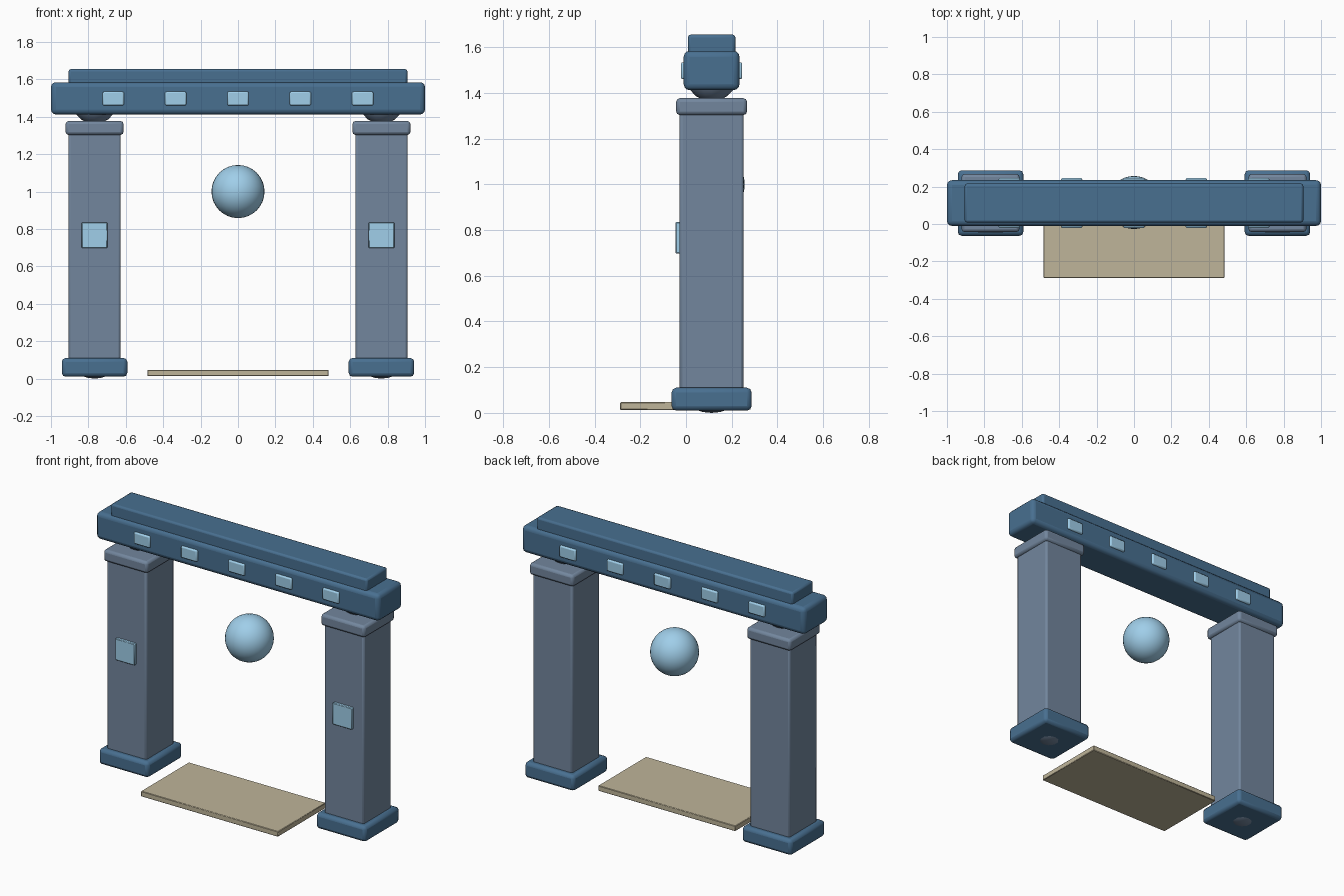
import bpy, math

if "Cube" in bpy.data.objects:
    bpy.data.objects.remove(bpy.data.objects["Cube"])

YC = 0.112   # depth centre of the gate


def mat(name, rgb):
    m = bpy.data.materials.new(name)
    m.diffuse_color = (*rgb, 1)
    m.use_nodes = True
    m.node_tree.nodes["Principled BSDF"].inputs["Base Color"].default_value = m.diffuse_color
    return m


STONE = mat("slate_stone", (0.17, 0.24, 0.34))
BLUE = mat("deep_blue", (0.065, 0.16, 0.28))
GLOW = mat("pale_blue", (0.35, 0.62, 0.82))
SAND = mat("sand", (0.52, 0.46, 0.32))


def finish(ob, name, material):
    ob.name = name
    ob.data.materials.append(material)
    bpy.ops.object.shade_smooth_by_angle(angle=math.radians(35))
    return ob


def box(name, x, y, z, material, bevel=0.0, segments=2):
    """Box from (min, max) ranges, with optionally rounded edges."""
    lo, hi = zip(x, y, z)
    bpy.ops.mesh.primitive_cube_add(
        size=1, location=[(a + b) / 2 for a, b in zip(lo, hi)])
    ob = bpy.context.object
    ob.scale = [b - a for a, b in zip(lo, hi)]
    bpy.ops.object.transform_apply(location=False, rotation=False, scale=True)
    if bevel:
        m = ob.modifiers.new("bevel", 'BEVEL')
        m.width, m.segments = bevel, segments
    return finish(ob, name, material)


def around(c, half):
    return (c - half, c + half)


def ball(name, loc, radii, material, seg=32, rings=16):
    bpy.ops.mesh.primitive_uv_sphere_add(
        segments=seg, ring_count=rings, radius=1, location=loc)
    ob = bpy.context.object
    ob.scale = radii
    bpy.ops.object.transform_apply(location=False, rotation=False, scale=True)
    return finish(ob, name, material)


# Two pillars with base, cap, joint and front panel
for side, s in (("left", -1), ("right", 1)):
    x = 0.767 * s
    box(side + "_base", around(x, 0.175), around(YC, 0.175), (0.01, 0.11), BLUE, 0.02)
    box(side + "_pillar", around(x, 0.14), around(YC, 0.14), (0.06, 1.33), STONE, 0.012)
    box(side + "_cap", around(x, 0.155), around(YC, 0.155), (1.303, 1.377), STONE, 0.016)
    ball(side + "_joint", (x, YC, 1.49), (0.125, 0.118, 0.128), STONE, 16, 10)
    ball(side + "_foot", (x, YC, 0.05), (0.1, 0.1, 0.05), STONE, 10, 8)
    box(side + "_panel", around(x, 0.069), (-0.046, 0.0), (0.697, 0.835), GLOW, 0.004, 1)

# Lintel and its top slab
box("lintel", (-1, 1), around(YC, 0.122), (1.412, 1.584), BLUE, 0.026, 3)
box("top_slab", (-0.905, 0.905), around(YC, 0.104), (1.57, 1.655), BLUE, 0.012)

# Inset gems along the front and back of the lintel
for face, s in (("front", -1), ("back", 1)):
    for i in range(5):
        box(f"{face}_gem_{i + 1}", around((i - 2) / 3, 0.057),
            around(YC + s * 0.115, 0.019), around(1.497, 0.037), GLOW, 0.008)

# Floating orb and floor plate
ball("orb", (0, 0.115, 1.0), (0.142, 0.142, 0.142), GLOW)
box("floor_plate", (-0.484, 0.484), (-0.288, 0.195), (0.013, 0.047), SAND, 0.003, 1)
